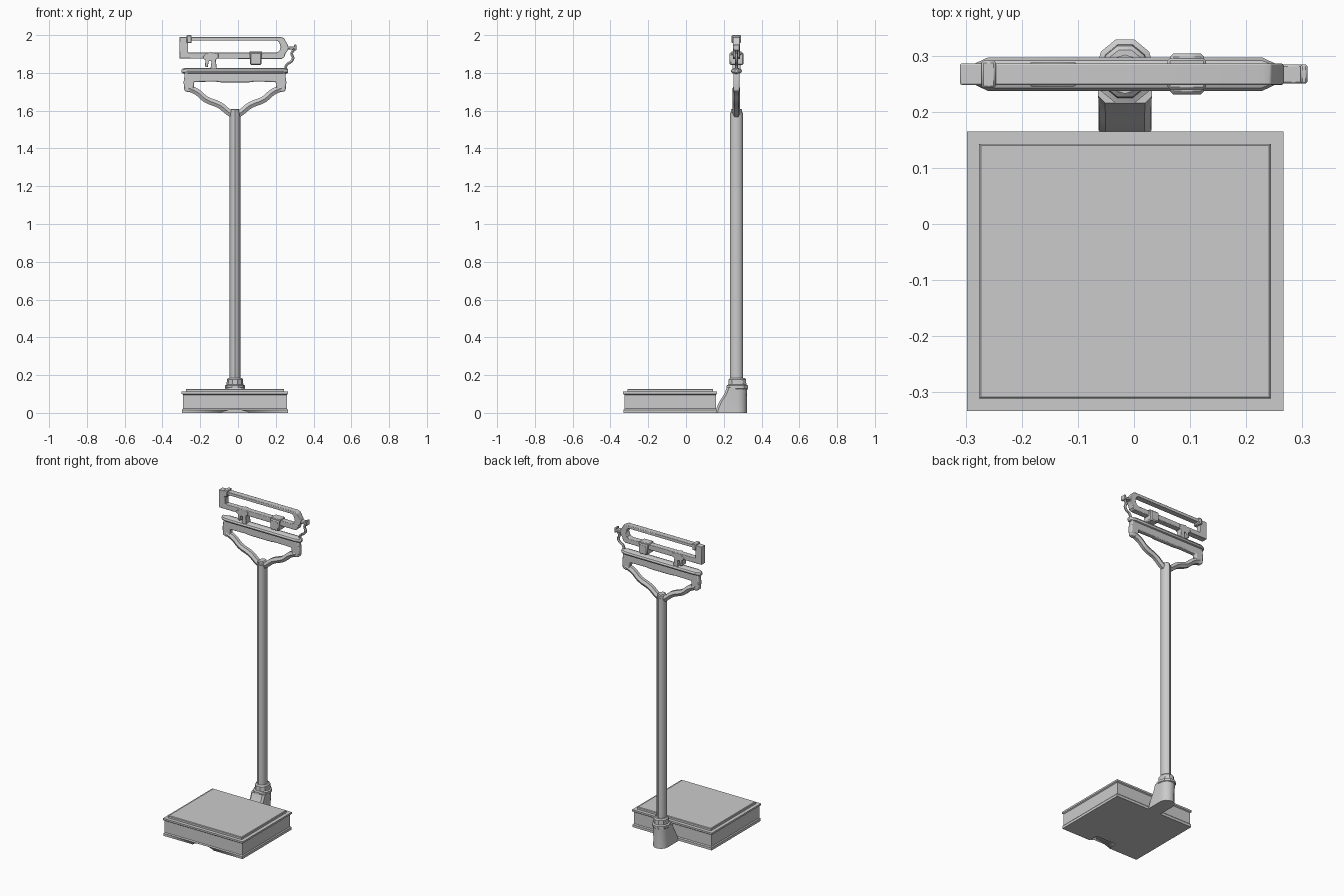
import bpy, bmesh
from math import sin, cos, pi
from mathutils import Vector

if "Cube" in bpy.data.objects:
    bpy.data.objects.remove(bpy.data.objects["Cube"])

CX, CY = -0.016, 0.267          # column axis


def finish(obj, angle=0.6):
    bpy.ops.object.select_all(action='DESELECT')
    obj.select_set(True)
    bpy.context.view_layer.objects.active = obj
    bpy.ops.object.shade_smooth_by_angle(angle=angle)
    return obj


def mesh_object(name, bm):
    bmesh.ops.recalc_face_normals(bm, faces=bm.faces)
    me = bpy.data.meshes.new(name)
    bm.to_mesh(me)
    bm.free()
    obj = bpy.data.objects.new(name, me)
    bpy.context.collection.objects.link(obj)
    return obj


def loft(name, rings):
    """Skin a stack of equal-sized rings and cap both ends."""
    bm = bmesh.new()
    loops = [[bm.verts.new(p) for p in ring] for ring in rings]
    for a, b in zip(loops, loops[1:]):
        for i in range(len(a)):
            j = (i + 1) % len(a)
            bm.faces.new((a[i], a[j], b[j], b[i]))
    bm.faces.new(loops[0])
    bm.faces.new(loops[-1])
    return finish(mesh_object(name, bm))


def rect(z, inset):
    x0, x1, y0, y1 = -0.298 + inset, 0.266 - inset, -0.333 + inset, 0.165 - inset
    return [(x0, y0, z), (x1, y0, z), (x1, y1, z), (x0, y1, z)]


def oval(z, rx, ry, y=CY, n=12):
    return [(CX + rx * cos(2 * pi * i / n), y + ry * sin(2 * pi * i / n), z) for i in range(n)]


def bevel(obj, width, segments=2):
    m = obj.modifiers.new("bevel", 'BEVEL')
    m.width, m.segments, m.limit_method, m.angle_limit = width, segments, 'ANGLE', 0.7
    return obj


def box(name, x0, x1, y0, y1, z0, z1, width=0.004):
    bm = bmesh.new()
    bmesh.ops.create_cube(bm, size=1)
    for v in bm.verts:
        v.co = Vector(((x0 + x1) / 2 + v.co.x * (x1 - x0), (y0 + y1) / 2 + v.co.y * (y1 - y0),
                       (z0 + z1) / 2 + v.co.z * (z1 - z0)))
    return finish(bevel(mesh_object(name, bm), width, 1))


def plate(name, outlines, half, y=CY, width=0.0):
    """Extruded front-view outline; any further outlines become holes."""
    cu = bpy.data.curves.new(name, 'CURVE')
    cu.dimensions, cu.fill_mode, cu.extrude = '2D', 'BOTH', half
    for pts in outlines:
        s = cu.splines.new('POLY')
        s.points.add(len(pts) - 1)
        for p, (x, z) in zip(s.points, pts):
            p.co = (x, z, 0, 1)
        s.use_cyclic_u = True
    obj = bpy.data.objects.new(name, cu)
    bpy.context.collection.objects.link(obj)
    obj.location.y, obj.rotation_euler.x = y, pi / 2
    bpy.ops.object.select_all(action='DESELECT')
    obj.select_set(True)
    bpy.context.view_layer.objects.active = obj
    bpy.ops.object.convert(target='MESH')
    obj = bpy.context.object
    bm = bmesh.new()
    bm.from_mesh(obj.data)
    bmesh.ops.remove_doubles(bm, verts=bm.verts, dist=1e-5)
    bmesh.ops.dissolve_limit(bm, angle_limit=0.02, verts=bm.verts, edges=bm.edges)
    bm.to_mesh(obj.data)
    bm.free()
    if width:
        bevel(obj, width)
    return finish(obj)


def tube(name, pts, radius, res=3):
    cu = bpy.data.curves.new(name, 'CURVE')
    cu.dimensions, cu.bevel_depth, cu.bevel_resolution = '3D', radius, 1
    cu.use_fill_caps, cu.resolution_u = True, res
    s = cu.splines.new('BEZIER')
    s.bezier_points.add(len(pts) - 1)
    for p, (x, z) in zip(s.bezier_points, pts):
        p.co = (x, CY, z)
        p.handle_left_type = p.handle_right_type = 'AUTO'
    obj = bpy.data.objects.new(name, cu)
    bpy.context.collection.objects.link(obj)
    bpy.ops.object.select_all(action='DESELECT')
    obj.select_set(True)
    bpy.context.view_layer.objects.active = obj
    bpy.ops.object.convert(target='MESH')
    return finish(bpy.context.object)


# Platform base with recessed sides, a rim and a shallow arch under the front
base = loft("platform_base", [rect(0, .002), rect(.016, .002), rect(.022, .007), rect(.096, .007),
                              rect(.101, 0), rect(.112, 0)])
arch = plate("arch_cutter", [[(-.10, -.01), (.068, -.01), (.05, .006), (.02, .014),
                              (-.052, .014), (-.082, .006)]], .06, y=-.33)
arch.hide_render = True
arch.hide_set(True)
cut = base.modifiers.new("arch", 'BOOLEAN')
cut.operation, cut.object, cut.solver = 'DIFFERENCE', arch, 'EXACT'

# Standing plate
loft("standing_plate", [rect(.110, .022), rect(.124, .022), rect(.127, .025)])


# Boot: D-shaped sections, flat toward the platform, round at the back
def boot_ring(z, front, rx, back):
    arc = [(CX + rx * cos(pi * i / 8), back - .05 + .05 * sin(pi * i / 8), z) for i in range(9)]
    return arc + [(CX - rx, front + .012, z), (CX - rx * .75, front, z),
                  (CX + rx * .75, front, z), (CX + rx, front + .012, z)]


loft("column_boot", [boot_ring(0, .155, .047, .322), boot_ring(.03, .163, .046, .322),
                     boot_ring(.065, .18, .046, .322), boot_ring(.10, .203, .047, .323),
                     boot_ring(.135, .216, .048, .325)])
loft("boot_collar", [oval(z, rx, ry, .272, 10) for z, rx, ry in
                     ((.125, .048, .052), (.13, .053, .06), (.145, .053, .06),
                      (.15, .044, .05), (.178, .043, .048), (.185, .036, .04))])

# Column and its cap
loft("column", [oval(z, .028, .035) for z in (.17, 1.59)])
loft("column_cap", [oval(1.58, .024, .03), oval(1.605, .024, .03), oval(1.61, .018, .024)])

# Yoke: rounded top rail, apron with end lobes, two curved arms
rail = [(-.298, .008), (-.292, .015), (-.26, .03), (.228, .03), (.26, .015), (.266, .008)]
loft("yoke_rail", [[(x, CY + r * cos(2 * pi * i / 10), 1.81 + min(r, .017) * sin(2 * pi * i / 10))
                    for i in range(10)] for x, r in rail])
half_apron = [(-.28, 1.81), (-.288, 1.75), (-.284, 1.705), (-.262, 1.698), (-.236, 1.706),
              (-.232, 1.752), (-.12, 1.754), (-.09, 1.75)]
apron = half_apron + [(2 * CX - x, z) for x, z in reversed(half_apron)]
plate("yoke_apron", [apron], .016, width=.006)
arm = [(-.262, 1.72), (-.215, 1.698), (-.17, 1.66), (-.095, 1.628), (-.05, 1.592), (CX, 1.572)]
for side in ("left", "right"):
    tube("yoke_arm_" + side, [(x if side == "left" else 2 * CX - x, z) for x, z in arm], .02)

# Weigh beam frame with a rounded right-hand end
outer = [(-.31, 1.876), (.232, 1.874), (.246, 1.884), (.252, 1.905), (.266, 1.922), (.266, 1.945),
         (.254, 1.965), (.244, 1.984), (.228, 1.99), (-.31, 1.99)]
inner = [(-.265, 1.907), (.205, 1.907), (.218, 1.915), (.227, 1.937), (.218, 1.961),
         (.208, 1.971), (-.265, 1.971)]
plate("beam_frame", [outer, inner], .019, width=.003)

# Beam tip and its end stop
box("beam_tip", .26, .308, .25, .284, 1.925, 1.94, .003)
box("tip_stop", .297, .309, .25, .284, 1.918, 1.95, .003)

# Guide bracket rising from the rail to the tip
tube("guide_bracket", [(.25, 1.815), (.257, 1.843), (.282, 1.86), (.292, 1.88), (.284, 1.903),
                       (.302, 1.93)], .008)

# Sliding weights
box("large_weight", .064, .125, .231, .304, 1.842, 1.908, .006)
box("large_weight_lip", .06, .128, .24, .295, 1.895, 1.914)
box("small_weight", -.272, -.246, .242, .291, 1.957, 2.0)

# Fulcrum stand: saddle, hooked left leg, foot on the rail
plate("fulcrum", [[(-.185, 1.887), (-.185, 1.875), (-.172, 1.868), (-.175, 1.835), (-.16, 1.83),
                   (-.155, 1.862), (-.14, 1.862), (-.146, 1.82), (-.112, 1.82), (-.118, 1.87),
                   (-.104, 1.88), (-.104, 1.902), (-.145, 1.91), (-.17, 1.9)]], .022, width=.003)
